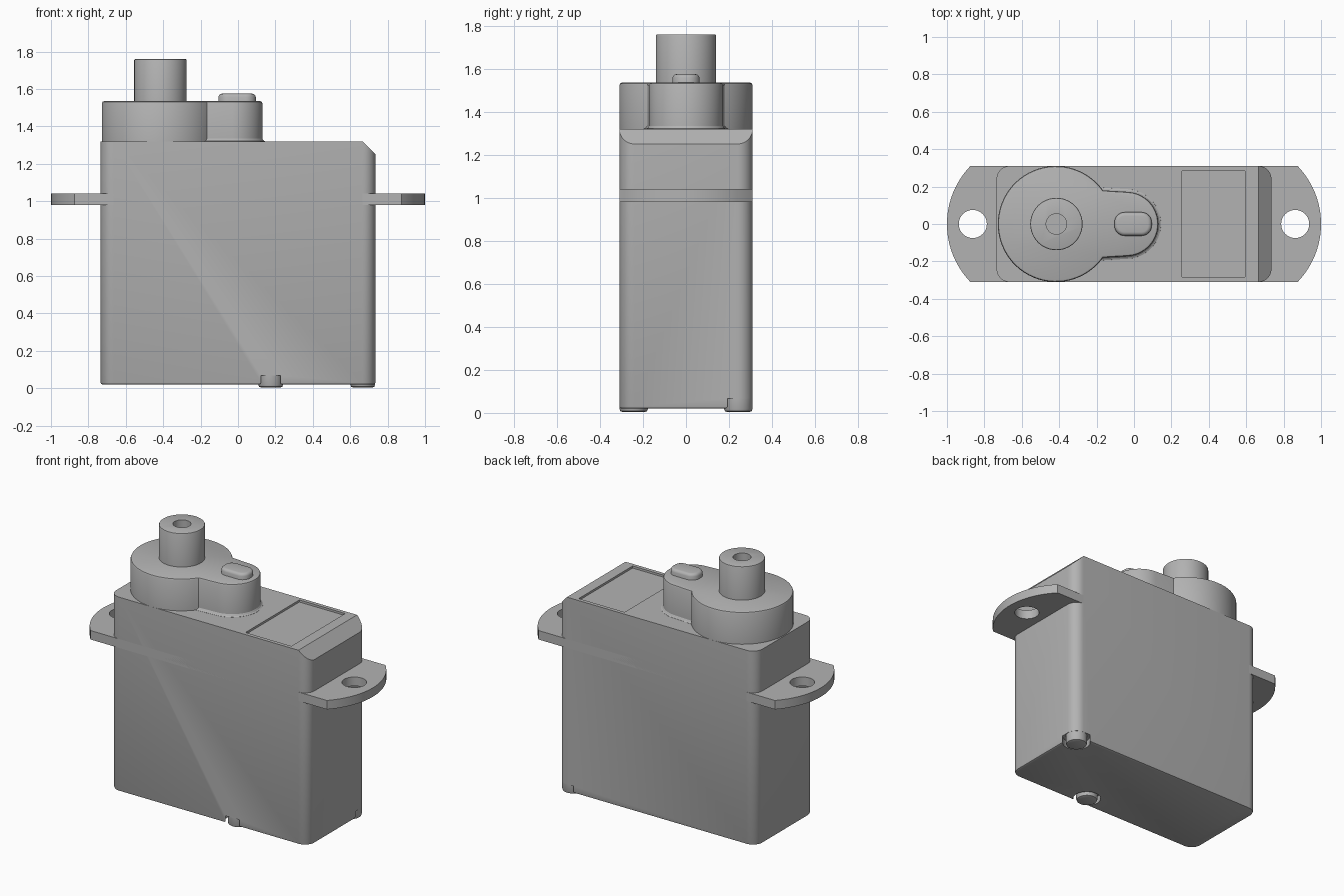
import bpy, bmesh
from math import sin, cos, pi, asin, sqrt
from mathutils import Vector

cube = bpy.data.objects.get("Cube")
if cube:
    bpy.data.objects.remove(cube, do_unlink=True)

grey = bpy.data.materials.new("plain grey")
grey.use_nodes = True
COLOUR = (0.45, 0.45, 0.45, 1)
grey.diffuse_color = COLOUR
grey.node_tree.nodes["Principled BSDF"].inputs["Base Color"].default_value = COLOUR


def arc(cx, cy, r, start, end, n):
    return [Vector((cx + r * cos(start + (end - start) * i / n),
                    cy + r * sin(start + (end - start) * i / n))) for i in range(n + 1)]


def circle(cx, cy, r, n=48):
    return arc(cx, cy, r, 0, 2 * pi, n)[:-1]


def rounded_rect(x0, x1, y0, y1, r, n=8):
    corners = [(x1 - r, y1 - r), (x0 + r, y1 - r), (x0 + r, y0 + r), (x1 - r, y0 + r)]
    return [p for i, (x, y) in enumerate(corners)
            for p in arc(x, y, r, i * pi / 2, (i + 1) * pi / 2, n)]


def inset(outline, d):
    """Move a counter-clockwise outline inwards by d."""
    result = []
    for i, p in enumerate(outline):
        a = (p - outline[i - 1]).normalized()
        b = (outline[(i + 1) % len(outline)] - p).normalized()
        t = (a + b).normalized()
        result.append(p + Vector((-t.y, t.x)) * d / max(t.dot(a), 0.5))
    return result


def loft(name, outline, layers):
    """Stack (height, inset) layers of one outline into a closed solid."""
    bm = bmesh.new()
    rings = [[bm.verts.new((p.x, p.y, z)) for p in inset(outline, d)] for z, d in layers]
    bm.faces.new(rings[0][::-1])
    bm.faces.new(rings[-1])
    n = len(outline)
    for low, high in zip(rings, rings[1:]):
        for i in range(n):
            j = (i + 1) % n
            bm.faces.new((low[i], low[j], high[j], high[i]))
    mesh = bpy.data.meshes.new(name)
    bm.to_mesh(mesh)
    bm.free()
    mesh.materials.append(grey)
    obj = bpy.data.objects.new(name, mesh)
    bpy.context.collection.objects.link(obj)
    return obj


def activate(obj):
    bpy.ops.object.select_all(action='DESELECT')
    obj.select_set(True)
    bpy.context.view_layer.objects.active = obj


def cut(obj, outline, low, high):
    cutter = loft("cutter", outline, [(low, 0), (high, 0)])
    cutter.hide_render = True
    mod = obj.modifiers.new("cut", 'BOOLEAN')
    mod.operation = 'DIFFERENCE'
    mod.object = cutter
    activate(obj)
    bpy.ops.object.modifier_apply(modifier=mod.name)
    bpy.data.objects.remove(cutter, do_unlink=True)


def rounded_top(low, high, r):
    return [(low, 0), (high - r, 0), (high - 0.3 * r, 0.3 * r), (high, r)]


# Case with rounded upright edges and a softened base
case = loft("case", rounded_rect(-0.735, 0.735, -0.31, 0.31, 0.07),
            [(0.02, 0.01), (0.023, 0.003), (0.03, 0), (1.32, 0)])

# Sloped edge at the top of the left end
bm = bmesh.new()
bm.from_mesh(case.data)
split = bmesh.ops.bisect_plane(bm, geom=bm.verts[:] + bm.edges[:] + bm.faces[:],
                               plane_co=(0.665, 0, 1.32), plane_no=(1, 0, 1), clear_outer=True)
bmesh.ops.holes_fill(bm, edges=[e for e in split["geom_cut"] if isinstance(e, bmesh.types.BMEdge)])
bmesh.ops.recalc_face_normals(bm, faces=bm.faces[:])
bm.to_mesh(case.data)
bm.free()

# Shallow label recess
cut(case, rounded_rect(0.255, 0.595, -0.285, 0.285, 0.004, 2), 1.306, 1.4)

# Base pegs standing in round notches
parts = [case]
for name, x, y in (("front_peg", 0.175, -0.243), ("corner_peg", 0.667, 0.243)):
    cut(case, circle(x, y, 0.085, 32), -0.1, 0.067)
    parts.append(loft(name, circle(x, y, 0.066, 32),
                      [(0.004, 0.014), (0.008, 0.004), (0.018, 0), (0.08, 0)]))

# Mounting flange with curved ends and screw holes
radius, middle = 0.447, 0.553
sweep = asin(0.31 / radius)
flange = loft("mounting_flange",
              arc(middle, 0, radius, -sweep, sweep, 24)
              + arc(-middle, 0, radius, pi - sweep, pi + sweep, 24),
              [(0.98, 0), (1.04, 0)])
for x in (-0.862, 0.862):
    cut(flange, circle(x, 0, 0.075), 0.9, 1.1)
parts.append(flange)

# Gear housing: a large round with a smaller lobe beside it
HUB = -0.418
join = asin(0.18 / 0.31)
housing_outline = (arc(HUB, 0, 0.31, join, 2 * pi - join, 56)
                   + arc(-0.042, 0, 0.172, -1.5, 1.5, 28))
parts.append(loft("gear_housing", housing_outline, rounded_top(1.31, 1.535, 0.012)))

# Small flare where the lobe meets the case
x_join = HUB + sqrt(0.31 ** 2 - 0.18 ** 2)
lobe_outline = ([Vector((x_join, 0.18)), Vector((x_join, -0.18))]
                + arc(-0.042, 0, 0.172, -1.5, 1.5, 28))
parts.append(loft("lobe_flare", lobe_outline,
                  [(1.312, -0.015), (1.321, -0.014), (1.325, -0.006), (1.336, 0.001)]))

# Output shaft with a screw hole
shaft = loft("output_shaft", circle(HUB + 0.003, 0, 0.14), rounded_top(1.5, 1.76, 0.007))
cut(shaft, circle(HUB + 0.003, 0, 0.055, 32), 1.6, 1.9)
parts.append(shaft)

# Raised gear-pin boss on the lobe
parts.append(loft("pin_boss", rounded_rect(-0.105, 0.095, -0.063, 0.063, 0.055),
                  [(1.5, 0), (1.558, 0), (1.567, 0.004), (1.573, 0.011), (1.575, 0.02)]))

for part in parts:
    activate(part)
    bpy.ops.object.shade_smooth_by_angle(angle=pi / 6)
